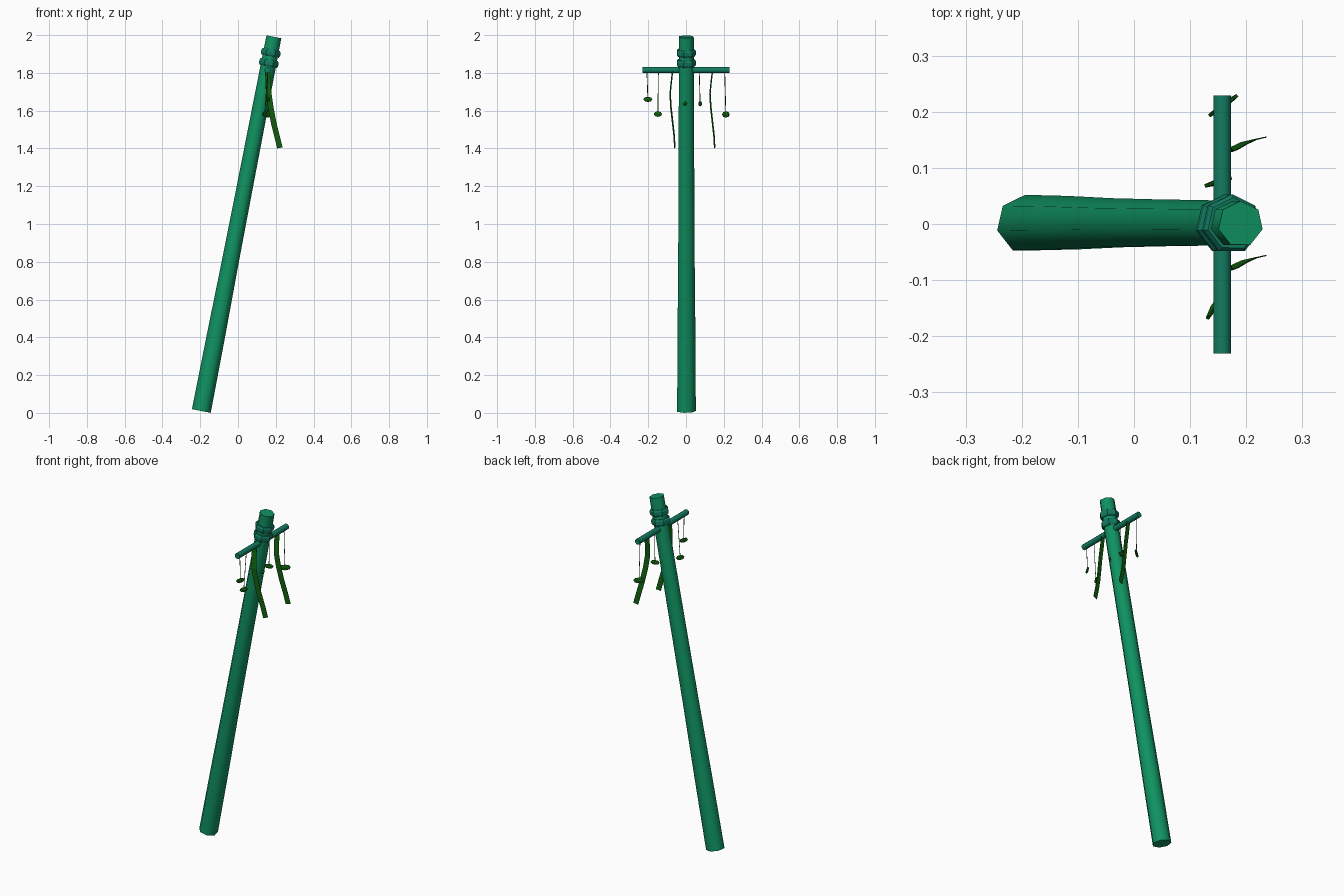
import bpy, bmesh, math
from mathutils import Vector, Matrix

if "Cube" in bpy.data.objects:
    bpy.data.objects.remove(bpy.data.objects["Cube"])


def material(name, rgb):
    m = bpy.data.materials.new(name)
    m.diffuse_color = (*rgb, 1)
    m.use_nodes = True
    m.node_tree.nodes["Principled BSDF"].inputs["Base Color"].default_value = m.diffuse_color
    return m


POLE = material("pole_green", (0.005, 0.29, 0.12))
TEAL = material("teal_green", (0.006, 0.20, 0.12))
LEAF = material("leaf_green", (0.006, 0.12, 0.005))


def finish(name, bm, mat, smooth=None):
    bmesh.ops.recalc_face_normals(bm, faces=bm.faces)
    me = bpy.data.meshes.new(name)
    bm.to_mesh(me)
    bm.free()
    ob = bpy.data.objects.new(name, me)
    bpy.context.collection.objects.link(ob)
    me.materials.append(mat)
    if smooth:
        bpy.ops.object.select_all(action='DESELECT')
        ob.select_set(True)
        bpy.context.view_layer.objects.active = ob
        bpy.ops.object.shade_smooth_by_angle(angle=math.radians(smooth))
    return ob


def tube(name, start, end, profile, sides, mat, phase=0, smooth=None):
    """Capped tube from start to end; profile = (fraction, radius) pairs."""
    start, end = Vector(start), Vector(end)
    d = (end - start).normalized()
    ref = Vector((0, 1, 0)) if abs(d.y) < 0.9 else Vector((0, 0, 1))
    u = ref.cross(d).normalized()
    v = d.cross(u)
    bm = bmesh.new()
    rings = []
    for f, r in profile:
        c = start.lerp(end, f)
        angles = [math.radians(phase) + math.tau * i / sides for i in range(sides)]
        rings.append([bm.verts.new(c + r * (u * math.cos(a) + v * math.sin(a))) for a in angles])
    for a, b in zip(rings, rings[1:]):
        for i in range(sides):
            j = (i + 1) % sides
            bm.faces.new((a[i], a[j], b[j], b[i]))
    bm.faces.new(rings[0])
    bm.faces.new(rings[-1])
    return finish(name, bm, mat, smooth)


# leaning pole: seven sides, slight taper
BASE, TIP = Vector((-0.194, 0, 0.01)), Vector((0.190, 0, 1.991))
tube("pole", BASE, TIP, [(0, 0.052), (0.2, 0.050), (0.4, 0.046), (0.6, 0.044), (0.9, 0.042), (1, 0.041)],
     7, POLE, -13, 60)

# two collars near the top
for name, f in (("lower_collar", 0.930), ("upper_collar", 0.957)):
    tube(name, BASE.lerp(TIP, f - 0.009), BASE.lerp(TIP, f + 0.009),
         [(0, 0.047), (0.25, 0.053), (0.75, 0.053), (1, 0.047)], 7, TEAL, -13)

# crossbar
tube("crossbar", (0.157, -0.231, 1.815), (0.157, 0.229, 1.815), [(0, 0.017), (1, 0.017)],
     8, TEAL, 22.5, 50)

# two long hanging ribbons
PATH = [(0.158, 0.000, 1.81), (0.159, -0.007, 1.75), (0.163, -0.013, 1.69), (0.173, -0.009, 1.62),
        (0.188, 0.000, 1.54), (0.205, 0.008, 1.47), (0.222, 0.012, 1.403)]
for name, y0 in (("front_ribbon", -0.071), ("back_ribbon", 0.140)):
    bm = bmesh.new()
    rows = []
    for x, y, z in PATH:
        rows.append([bm.verts.new((x + s * 0.014, y0 + y + s * 0.003, z + s * 0.003)) for s in (-1, 1)])
    for a, b in zip(rows, rows[1:]):
        bm.faces.new((a[0], a[1], b[1], b[0]))
    ob = finish(name, bm, LEAF)
    mod = ob.modifiers.new("thickness", 'SOLIDIFY')
    mod.thickness = 0.002
    mod.offset = 0

# small leaves hanging on strings: y at bar, x, y, z, half length, half height, heading
CHARMS = [
    (-0.207, 0.157, -0.202, 1.660, 0.029, 0.014, 65),
    (-0.146, 0.142, -0.149, 1.582, 0.027, 0.015, 60),
    (-0.010, 0.158, -0.010, 1.638, 0.023, 0.012, 40),
    (0.070, 0.150, 0.075, 1.637, 0.029, 0.014, 17),
    (0.205, 0.159, 0.211, 1.580, 0.036, 0.017, 36),
]
for i, (yb, x, y, z, ln, h, heading) in enumerate(CHARMS, 1):
    tube(f"string_{i}", (x, y, z), (0.157, yb, 1.81), [(0, 0.002), (1, 0.002)], 4, LEAF)
    bm = bmesh.new()
    bmesh.ops.create_uvsphere(bm, u_segments=6, v_segments=4, radius=1)
    mat = (Matrix.Translation((x, y, z)) @ Matrix.Rotation(math.radians(heading), 4, 'Z')
           @ Matrix.Diagonal((ln, 0.006, h, 1)))
    bmesh.ops.transform(bm, matrix=mat, verts=bm.verts)
    finish(f"leaf_{i}", bm, LEAF)
